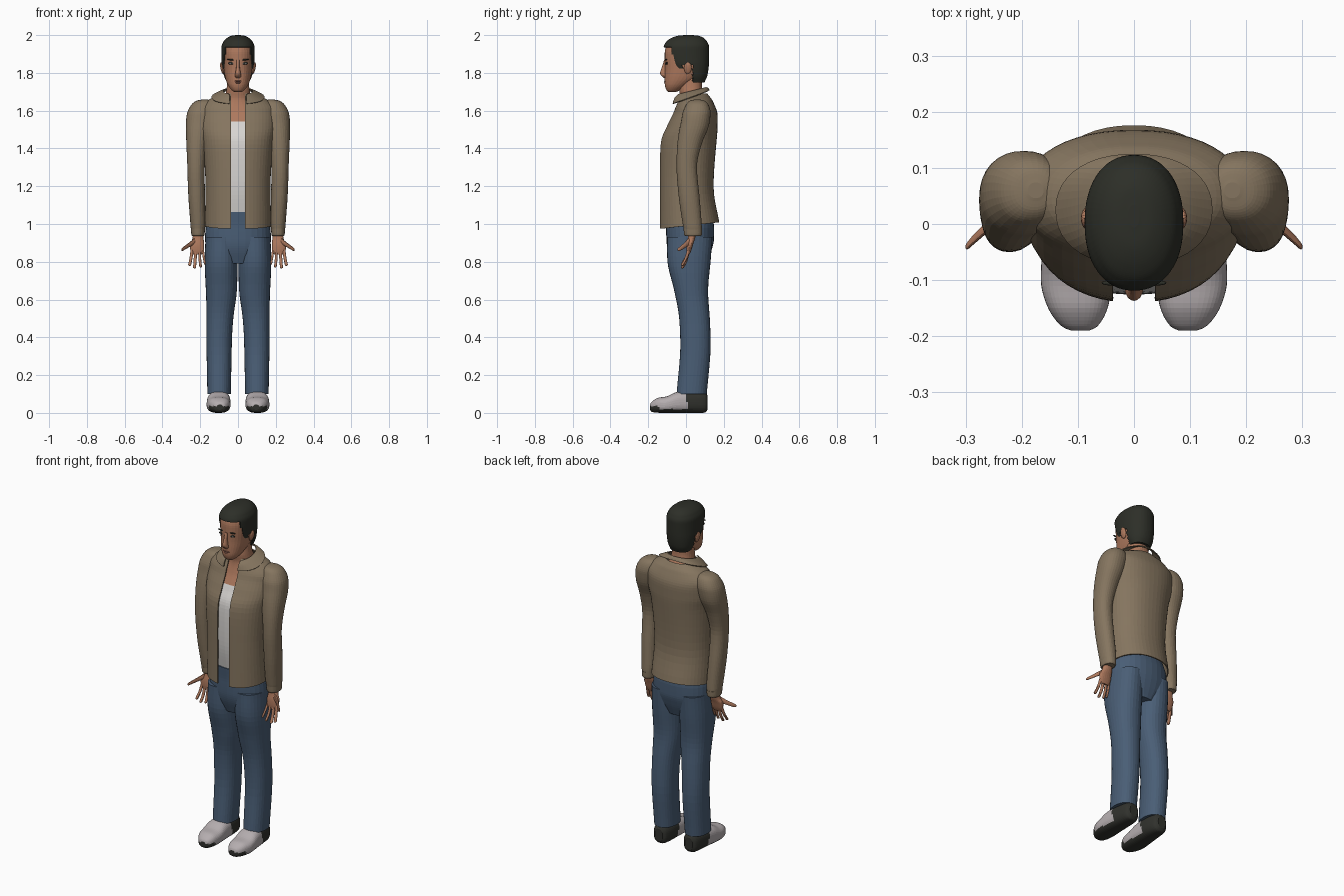
import bpy, bmesh, math
from mathutils import Vector

old = bpy.data.objects.get("Cube")
if old:
    bpy.data.objects.remove(old, do_unlink=True)


def material(name, r, g, b):
    mat = bpy.data.materials.new(name)
    mat.use_nodes = True
    mat.diffuse_color = (r, g, b, 1)
    node = mat.node_tree.nodes["Principled BSDF"]
    node.inputs["Base Color"].default_value = (r, g, b, 1)
    node.inputs["Roughness"].default_value = 0.8
    return mat


TAN = material("jacket tan", .235, .178, .115)
DENIM = material("denim blue", .068, .112, .18)
WHITE = material("shirt white", .68, .66, .64)
SKIN = material("skin", .42, .19, .11)
HAIR = material("hair dark", .026, .028, .021)
LIP = material("lip brown", .26, .11, .08)
SHOE = material("shoe grey", .46, .42, .43)
SOLE = material("sole black", .03, .031, .026)
EYE = material("eye grey", .3, .31, .32)
made = []


def smooth_rows(rows, steps):
    """Monotone cubic interpolation through the given section rows."""
    def slope(i, k):
        if i == 0 or i == len(rows) - 1:
            j = min(i, len(rows) - 2)
            return rows[j + 1][k] - rows[j][k]
        a, b = rows[i][k] - rows[i - 1][k], rows[i + 1][k] - rows[i][k]
        if a * b <= 0:
            return 0
        return math.copysign(min(abs(a + b) / 2, 2 * abs(a), 2 * abs(b)), a)
    out = []
    for i in range(len(rows) - 1):
        for s in range(steps):
            t = s / steps
            h = t * t * (3 - 2 * t)
            out.append([rows[i][k] * (1 - h) + rows[i + 1][k] * h
                        + slope(i, k) * t * (1 - t) ** 2
                        - slope(i + 1, k) * t * t * (1 - t)
                        for k in range(len(rows[0]))])
    return out + [list(rows[-1])]


def loft(name, rows, mats, axis="z", side=1, power=2.2, gap=0, n=32,
         steps=5, rule=None, keep=None, shell=0):
    """Skin oval sections (position, centre u, v, radius u, v, tilt)."""
    rows = smooth_rows([tuple(r) + (0,) * (6 - len(r)) for r in rows], steps)
    bm = bmesh.new()
    e = 2 / power
    rings = []
    for a, u, v, ru, rv, tilt in rows:
        start = math.asin(min(1, gap / ru) ** (1 / e)) if gap else 0
        count = n + 1 if gap else n
        ring = []
        for i in range(count):
            th = start + (2 * math.pi - 2 * start) * i / n
            s, c = math.sin(th), math.cos(th)
            pu = u + ru * math.copysign(abs(s) ** e, s)
            dv = -rv * math.copysign(abs(c) ** e, c)
            pa, pv = a + tilt * dv, v + dv
            p = {"z": (pu, pv, pa), "y": (pu, pa, pv), "x": (pa, pu, pv)}[axis]
            ring.append(bm.verts.new((p[0] * side, p[1], p[2])))
        rings.append(ring)
    for lo, hi in zip(rings, rings[1:]):
        for i in range(n):
            j = (i + 1) % len(lo)
            bm.faces.new((lo[i], lo[j], hi[j], hi[i]))
    if not gap:
        bm.faces.new(rings[0])
        bm.faces.new(rings[-1])
    bmesh.ops.recalc_face_normals(bm, faces=bm.faces)
    if keep:
        drop = [f for f in bm.faces if not keep(f.calc_center_median())]
        bmesh.ops.delete(bm, geom=drop, context="FACES")
    if rule:
        for f in bm.faces:
            f.material_index = rule(f.calc_center_median())
    return finish(name, bm, mats, shell)


def finish(name, bm, mats, shell=0):
    mesh = bpy.data.meshes.new(name)
    bm.to_mesh(mesh)
    bm.free()
    for m in mats:
        mesh.materials.append(m)
    ob = bpy.data.objects.new(name, mesh)
    bpy.context.collection.objects.link(ob)
    if shell:
        mod = ob.modifiers.new("cloth thickness", "SOLIDIFY")
        mod.thickness, mod.offset = shell, -1
    made.append(ob)
    return ob


def ball(name, loc, size, mat, turn=0):
    bm = bmesh.new()
    bmesh.ops.create_uvsphere(bm, u_segments=16, v_segments=10, radius=1)
    bmesh.ops.scale(bm, vec=Vector(size), verts=bm.verts)
    ob = finish(name, bm, [mat])
    ob.location = loc
    ob.rotation_euler.y = turn


# Shirt, chest and neck
loft("shirt_and_neck", [
    (1.03, 0, .01, .14, .11), (1.2, 0, .003, .145, .127),
    (1.42, 0, .012, .16, .134), (1.52, 0, .033, .165, .117),
    (1.6, 0, .05, .14, .095), (1.66, 0, .04, .075, .07),
    (1.72, 0, .025, .06, .06), (1.8, 0, .03, .055, .055)],
    [WHITE, SKIN], steps=8, rule=lambda c: int(c.z > 1.545))

# Open jacket with its collar
loft("jacket", [
    (.992, 0, .018, .176, .158, .11), (1.2, 0, .003, .172, .143),
    (1.42, 0, .012, .186, .148), (1.52, 0, .033, .2, .134),
    (1.6, 0, .05, .2, .113), (1.65, 0, .05, .165, .092),
    (1.675, 0, .045, .12, .08), (1.69, 0, .04, .085, .073)],
    [TAN], gap=.038, n=48, shell=.006)
loft("collar", [
    (1.672, 0, .025, .14, .1, .36), (1.692, 0, .025, .105, .093, .3),
    (1.705, 0, .027, .078, .08, .25)], [TAN], gap=.045, n=40, shell=.005)

# Jeans seat
loft("jeans_hips", [
    (.79, 0, .02, .1, .09), (.86, 0, .02, .165, .115),
    (.92, 0, .022, .174, .126), (.98, 0, .022, .172, .127),
    (1.063, 0, .01, .155, .121)], [DENIM])


def shoe_colour(c):
    sole = .035 if c.y < -.14 else .02
    return int(c.z < sole or c.y > .02 - .25 * c.z)


for side, label in ((1, "left"), (-1, "right")):
    # Trouser leg and shoe
    loft(label + "_jeans_leg", [
        (.1, .1, .03, .062, .08), (.35, .1, .05, .067, .08),
        (.5, .096, .045, .071, .081), (.65, .088, .027, .082, .09),
        (.8, .089, .016, .087, .114), (.93, .088, .02, .084, .12)],
        [DENIM], side=side)
    loft(label + "_shoe", [
        (-.19, .096, .03, .016, .014), (-.182, .097, .032, .032, .026),
        (-.15, .1, .04, .053, .039), (-.1, .103, .044, .063, .044),
        (-.05, .102, .055, .062, .055), (0, .1, .058, .058, .058),
        (.06, .098, .057, .052, .057), (.1, .098, .055, .042, .053),
        (.115, .098, .055, .025, .035)],
        [SHOE, SOLE], axis="y", side=side, power=2.6, n=40, rule=shoe_colour)

    # Sleeve and cuff
    loft(label + "_sleeve", [
        (.965, .212, .037, .036, .047), (1, .212, .033, .04, .05),
        (1.15, .219, .016, .044, .055), (1.3, .222, .004, .046, .054),
        (1.42, .218, .018, .055, .064), (1.52, .207, .045, .069, .076),
        (1.58, .198, .055, .073, .075), (1.63, .187, .06, .061, .06),
        (1.652, .18, .06, .04, .04), (1.659, .175, .06, .014, .014)],
        [TAN], side=side)
    loft(label + "_cuff", [
        (.937, .212, .037, .031, .042), (.945, .212, .037, .035, .047),
        (.975, .212, .036, .037, .049)], [TAN], side=side)

    # Hand, palm forward with spread fingers
    loft(label + "_palm", [
        (.838, .215, .012, .024, .007), (.86, .216, .015, .036, .013),
        (.89, .217, .02, .038, .017), (.92, .212, .028, .03, .019),
        (.96, .211, .035, .025, .02)], [SKIN], side=side, n=20)
    fingers = {"little": (.187, .175, .785, .006), "ring": (.205, .198, .77, .007),
               "middle": (.224, .23, .765, .008), "index": (.242, .256, .778, .008)}
    for finger, (base, tip, low, r) in fingers.items():
        loft(label + "_" + finger + "_finger", [
            (low, tip, -.02, r / 3, r / 3), (low + .006, tip, -.018, r, r),
            (low + .04, (tip + base) / 2, 0, r, r), (.87, base, .016, r, r)],
            [SKIN], side=side, n=12, steps=3)
    loft(label + "_thumb", [
        (.228, .02, .91, .014, .018), (.255, 0, .892, .011, .013),
        (.285, -.027, .872, .009, .01), (.296, -.038, .865, .007, .008),
        (.3, -.041, .863, .003, .003)], [SKIN], axis="x", side=side, n=14)

    # Ear, eye and brow
    ball(label + "_ear", (side * .083, .01, 1.825), (.01, .02, .032), SKIN, side * .2)
    ball(label + "_eye_lid", (side * .034, -.102, 1.851), (.018, .005, .0075), HAIR)
    ball(label + "_eye", (side * .034, -.105, 1.849), (.014, .004, .0045), EYE)
    ball(label + "_iris", (side * .033, -.108, 1.849), (.0045, .003, .0045), HAIR)
    ball(label + "_brow", (side * .036, -.105, 1.87), (.022, .005, .004), HAIR, side * -.08)

# Head, nose and mouth
loft("head", [
    (1.7, 0, -.072, .022, .022), (1.71, 0, -.066, .035, .038),
    (1.735, 0, -.048, .053, .064), (1.775, 0, -.018, .068, .095),
    (1.83, 0, 0, .077, .112), (1.9, 0, 0, .081, .113),
    (1.95, 0, 0, .07, .1), (1.975, 0, .005, .045, .07)], [SKIN])
loft("nose", [
    (1.773, 0, -.108, .01, .009), (1.785, 0, -.112, .017, .018),
    (1.8, 0, -.117, .014, .02), (1.835, 0, -.112, .009, .014),
    (1.868, 0, -.108, .009, .008)], [SKIN], n=16)
ball("upper_lip", (0, -.109, 1.756), (.022, .007, .004), LIP)
ball("lower_lip", (0, -.108, 1.748), (.018, .008, .005), LIP)


def hair_area(c):
    if c.z > 1.935:
        return True
    if c.z > 1.845:
        return c.y > -.055 - .3 * (c.z - 1.845)
    return c.y > .035 or (c.z > 1.82 and -.05 < c.y < -.02)


# Short hair cap, cut away around the face and ears
loft("hair", [
    (1.75, 0, .05, .058, .048), (1.79, 0, .03, .076, .084),
    (1.86, 0, .008, .087, .114), (1.93, 0, .002, .088, .121),
    (1.965, 0, .004, .077, .108), (1.985, 0, .008, .058, .085),
    (1.997, 0, .012, .032, .052), (2, 0, .014, .01, .02)],
    [HAIR], n=64, steps=8, keep=hair_area, shell=.008)

# Soft shading that keeps true edges sharp
for ob in bpy.context.view_layer.objects:
    ob.select_set(ob in made)
bpy.context.view_layer.objects.active = made[0]
bpy.ops.object.shade_smooth_by_angle(angle=math.radians(50))
